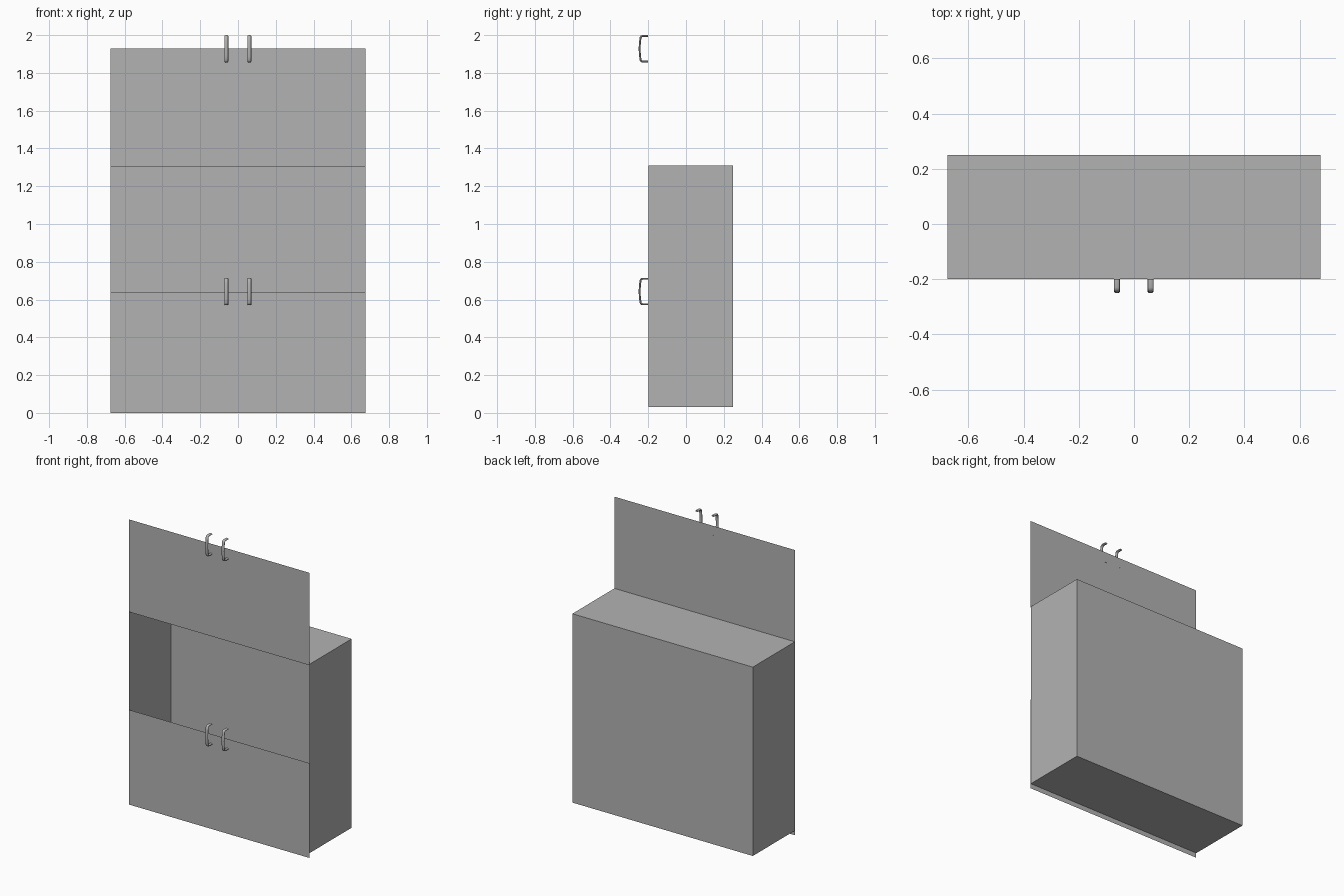
import bpy, bmesh, math
from mathutils import Vector

if "Cube" in bpy.data.objects:
    bpy.data.objects.remove(bpy.data.objects["Cube"])


def material(name, v):
    m = bpy.data.materials.new(name)
    m.diffuse_color = (v, v, v, 1)
    m.use_nodes = True
    m.node_tree.nodes["Principled BSDF"].inputs["Base Color"].default_value = m.diffuse_color
    return m


grey = material("plain grey", 0.45)


def make(name, bm, mat):
    me = bpy.data.meshes.new(name)
    bm.to_mesh(me)
    bm.free()
    me.materials.append(mat)
    ob = bpy.data.objects.new(name, me)
    bpy.context.collection.objects.link(ob)
    return ob


W, FRONT, BACK = 0.675, -0.199, 0.25

# Cabinet body: thin-walled box, open at the front
bm = bmesh.new()
bmesh.ops.create_cube(bm, size=1)
for v in bm.verts:
    v.co.x *= 2 * W
    v.co.y = BACK if v.co.y > 0 else FRONT
    v.co.z = 1.309 if v.co.z > 0 else 0.032
bm.normal_update()
bmesh.ops.delete(bm, geom=[f for f in bm.faces if f.normal.y < -0.5], context='FACES')
make("cabinet_body", bm, grey)

# Thin front panels: lower one closed, upper one raised above the body
for name, z0, z1 in (("lower_front_panel", 0.0, 0.641), ("upper_front_panel", 1.303, 1.928)):
    bm = bmesh.new()
    bm.faces.new([bm.verts.new((x, FRONT - 0.002, z))
                  for x, z in ((-W, z0), (W, z0), (W, z1), (-W, z1))])
    make(name, bm, grey)

# Handles: flat oval section swept along a bowed bracket path (y, z from middle)
HALF = [(-0.200, -0.0675), (-0.230, -0.0675), (-0.2365, -0.0655),
        (-0.2405, -0.060), (-0.243, -0.040), (-0.245, -0.018)]
PATH = HALF + [(-0.2455, 0.0)] + [(y, -z) for y, z in reversed(HALF)]
SIDES = 12


def handle(name, x, zc):
    bm = bmesh.new()
    pts = [Vector((0, y, z)) for y, z in PATH]
    rings = []
    for i, p in enumerate(pts):
        t = (pts[min(i + 1, len(pts) - 1)] - pts[max(i - 1, 0)]).normalized()
        n = Vector((0, -t.z, t.y))
        ring = []
        for k in range(SIDES):
            a = 2 * math.pi * k / SIDES
            c = p + Vector((0.0105 * math.cos(a), 0, 0)) + n * 0.005 * math.sin(a)
            ring.append(bm.verts.new(c + Vector((x, 0, zc))))
        rings.append(ring)
    for a, b in zip(rings, rings[1:]):
        for k in range(SIDES):
            j = (k + 1) % SIDES
            bm.faces.new((a[k], a[j], b[j], b[k]))
    for r in (rings[0], rings[-1]):
        bm.faces.new(r)
    bmesh.ops.recalc_face_normals(bm, faces=bm.faces)
    for f in bm.faces:
        f.smooth = len(f.verts) == 4
    make(name, bm, grey)


for row, zc in (("lower", 0.6425), ("upper", 1.9275)):
    for side, x in (("left", -0.062), ("right", 0.06)):
        handle(f"{row}_{side}_handle", x, zc)
